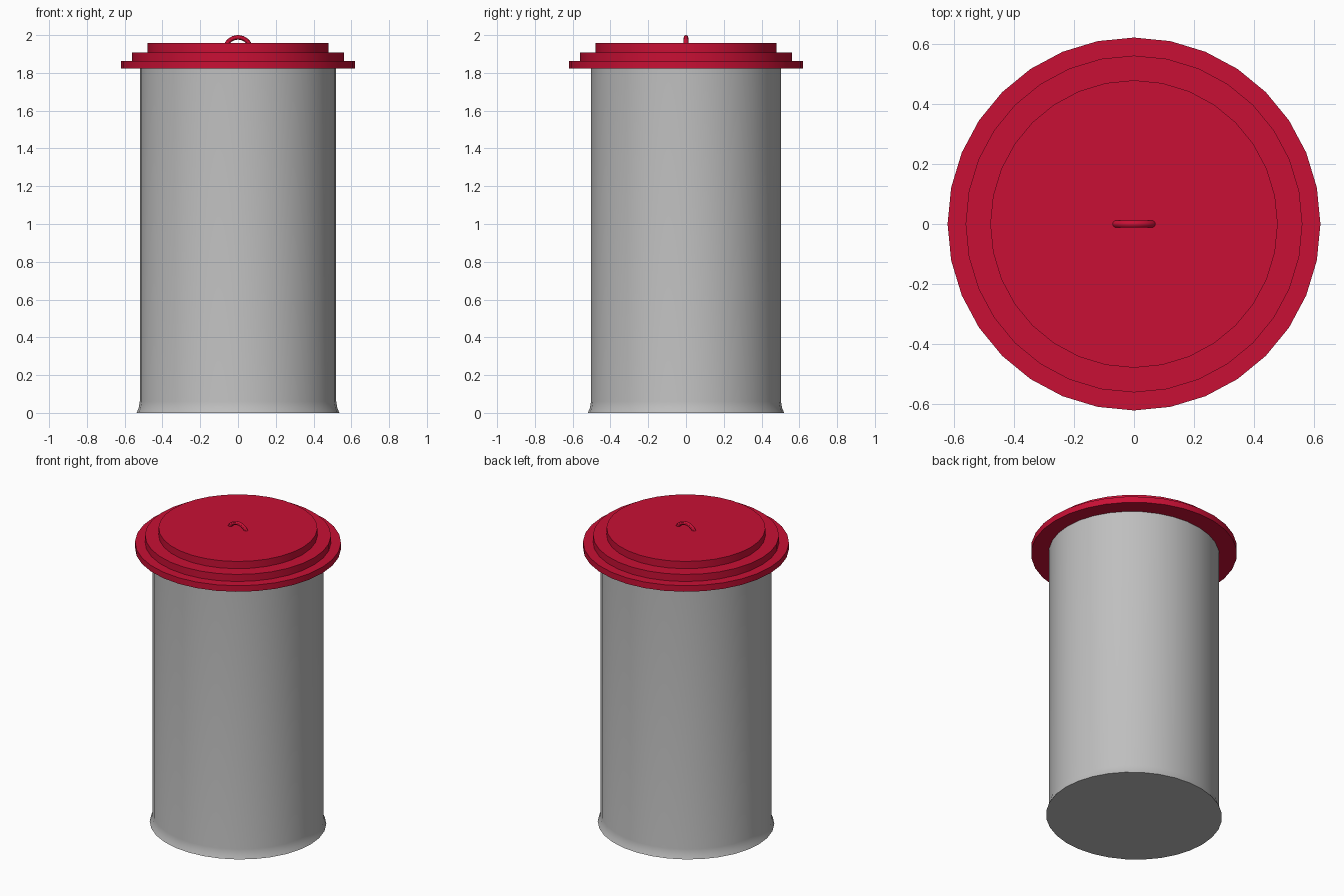
import bpy, bmesh, math

if "Cube" in bpy.data.objects:
    bpy.data.objects.remove(bpy.data.objects["Cube"])

def material(name, rgb):
    m = bpy.data.materials.new(name)
    m.diffuse_color = (*rgb, 1)
    m.use_nodes = True
    m.node_tree.nodes["Principled BSDF"].inputs["Base Color"].default_value = m.diffuse_color
    return m

grey = material("grey metal", (0.52, 0.52, 0.52))
red = material("red enamel", (0.58, 0.005, 0.035))

def finish(ob, mat):
    ob.data.materials.append(mat)
    bpy.ops.object.select_all(action='DESELECT')
    ob.select_set(True)
    bpy.context.view_layer.objects.active = ob
    bpy.ops.object.shade_smooth_by_angle(angle=math.radians(30))

def lathe(name, profile, mat, n=32):
    """Closed solid from elliptical rings given as (x radius, y radius, z)."""
    bm = bmesh.new()
    rings = [[bm.verts.new((rx * math.cos(2 * math.pi * i / n),
                            ry * math.sin(2 * math.pi * i / n), z))
              for i in range(n)] for rx, ry, z in profile]
    for a, b in zip(rings, rings[1:]):
        for i in range(n):
            j = (i + 1) % n
            bm.faces.new((a[i], a[j], b[j], b[i]))
    bm.faces.new(rings[0][::-1])
    bm.faces.new(rings[-1])
    me = bpy.data.meshes.new(name)
    bm.to_mesh(me)
    bm.free()
    ob = bpy.data.objects.new(name, me)
    bpy.context.collection.objects.link(ob)
    finish(ob, mat)

# Slightly oval body with a flared foot
lathe("bin_body", [(0.537, 0.52, 0), (0.526, 0.509, 0.025), (0.52, 0.503, 0.06),
                   (0.52, 0.503, 1.84)], grey)

# Three-step lid
lid = [(r, r, z) for r, z in ((0.62, 1.822), (0.62, 1.862), (0.56, 1.862), (0.56, 1.909),
                              (0.478, 1.909), (0.478, 1.957))]
lathe("lid", lid, red)

# Ring handle, half sunk into the lid
bpy.ops.mesh.primitive_torus_add(major_radius=0.069, minor_radius=0.012, major_segments=32,
                                 minor_segments=12, location=(0, 0, 1.919),
                                 rotation=(math.pi / 2, 0, 0))
handle = bpy.context.object
handle.name = "lid_handle"
finish(handle, red)
